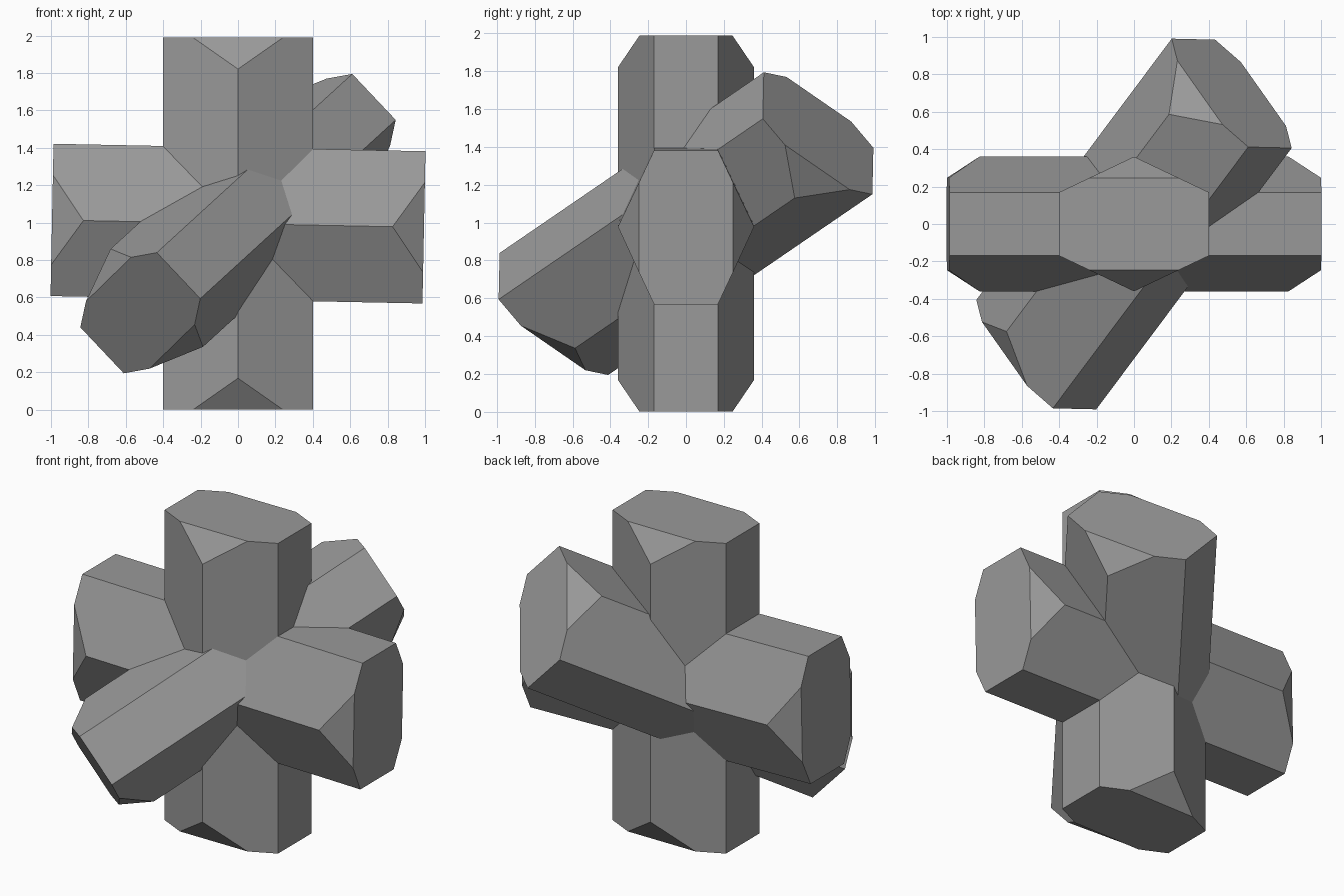
import bpy, bmesh
from itertools import product
from mathutils import Matrix, Vector

if "Cube" in bpy.data.objects:
    bpy.data.objects.remove(bpy.data.objects["Cube"])

# Shared crystal proportions: flattened six-sided prism with bevelled ridge ends
HALF_LEN = 0.9945
SIDE, RIDGE = 0.169, 0.36
CUT_W, CUT_LEN = 0.24, 0.168

# Dark grey mineral colour
stone = bpy.data.materials.new("dark_stone")
stone.diffuse_color = (0.32, 0.32, 0.32, 1)
stone.use_nodes = True
stone.node_tree.nodes["Principled BSDF"].inputs["Base Color"].default_value = stone.diffuse_color


def crystal(name, axis, across, half_w):
    """Prism along `axis`, with its wide direction along `across`."""
    w = Vector(axis).normalized()
    u = Vector(across)
    u = (u - w * u.dot(w)).normalized()
    v = w.cross(u)
    rot = Matrix((u, v, w)).transposed()

    bm = bmesh.new()
    cut_y = RIDGE - (RIDGE - SIDE) * CUT_W / half_w
    corners = ((half_w, SIDE, HALF_LEN),
               (CUT_W, cut_y, HALF_LEN),
               (0, RIDGE, HALF_LEN - CUT_LEN))
    points = {(x * sx, y * sy, z * sz)
              for x, y, z in corners
              for sx, sy, sz in product((-1, 1), repeat=3)}
    for p in sorted(points):
        bm.verts.new(rot @ Vector(p))
    bmesh.ops.convex_hull(bm, input=bm.verts)
    bmesh.ops.dissolve_limit(bm, angle_limit=0.02, verts=bm.verts, edges=bm.edges)
    bmesh.ops.recalc_face_normals(bm, faces=bm.faces)

    mesh = bpy.data.meshes.new(name)
    bm.to_mesh(mesh)
    bm.free()
    mesh.materials.append(stone)
    obj = bpy.data.objects.new(name, mesh)
    obj.location.z = HALF_LEN
    bpy.context.collection.objects.link(obj)
    return obj


# Upright, near-horizontal and diagonal crystals grown through one centre
crystal("upright_crystal", (0, 0, 1), (1, 0, 0), 0.402)
crystal("cross_crystal", (1, 0, -0.02), (0, 0, 1), 0.407)
crystal("diagonal_crystal", (0.525, 0.702, 0.48), (0.502, -0.706, 0.49), 0.407)
